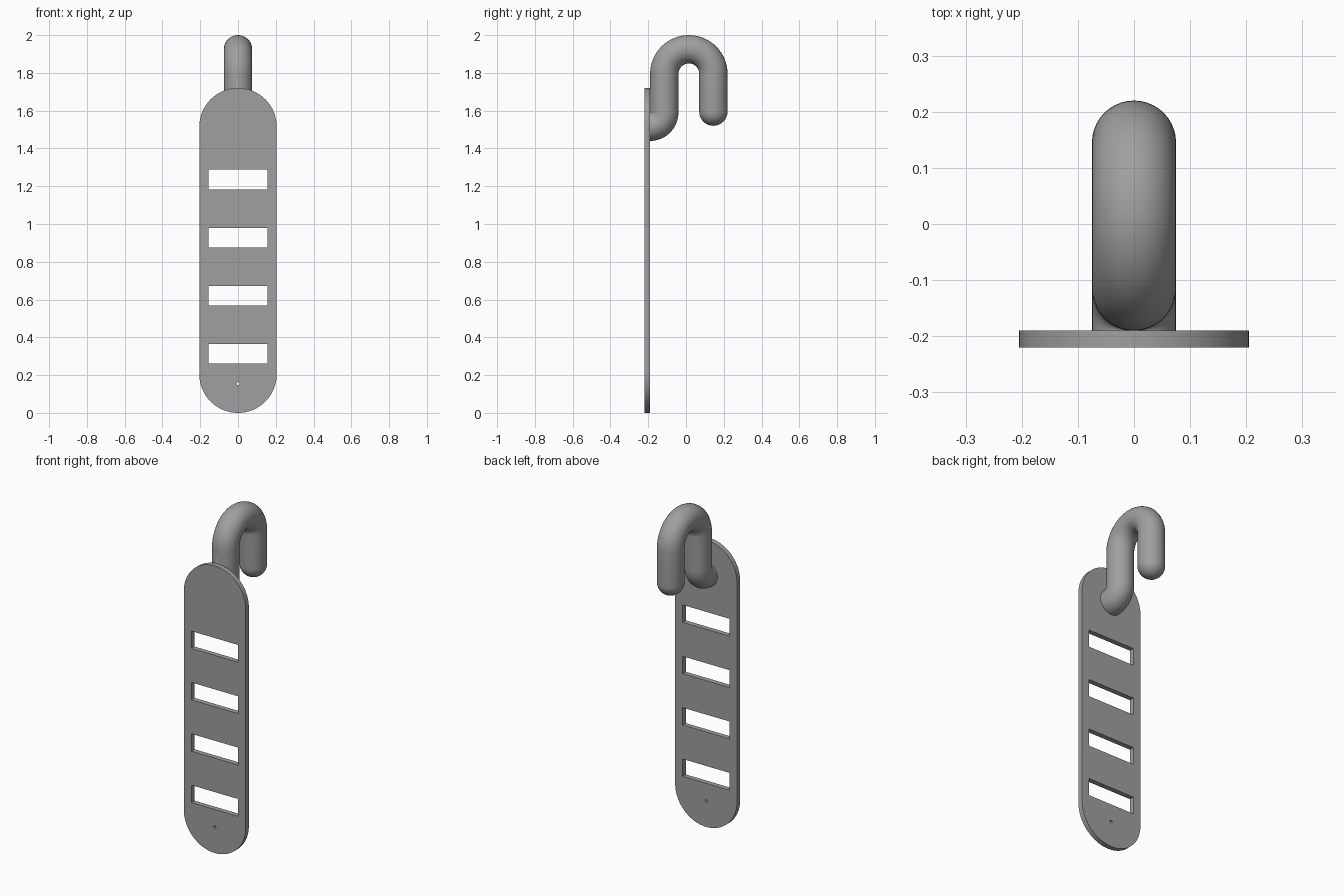
import bpy, bmesh, math
from mathutils import Vector

if "Cube" in bpy.data.objects:
    bpy.data.objects.remove(bpy.data.objects["Cube"])

grey = bpy.data.materials.new("mid grey")
grey.diffuse_color = (0.35, 0.35, 0.35, 1)
grey.use_nodes = True
grey.node_tree.nodes["Principled BSDF"].inputs["Base Color"].default_value = grey.diffuse_color


def arc(cx, cy, r, a0, a1, n):
    """Points on an arc, angles in degrees."""
    return [(cx + r * math.cos(math.radians(a0 + (a1 - a0) * i / n)),
             cy + r * math.sin(math.radians(a0 + (a1 - a0) * i / n)))
            for i in range(n + 1)]


# Plate: rounded outline with four slots and a pin hole
HALF_W, HEIGHT = 0.205, 1.72
outlines = [arc(0, HEIGHT - HALF_W, HALF_W, 0, 180, 32) + arc(0, HALF_W, HALF_W, 180, 360, 32)]
for i in range(4):
    z = 0.313 + 0.3075 * i
    outlines.append([(-0.155, z - 0.052), (0.155, z - 0.052), (0.155, z + 0.052), (-0.155, z + 0.052)])
outlines.append(arc(0, 0.155, 0.008, 0, 360, 16)[:-1])

curve = bpy.data.curves.new("plate", 'CURVE')
curve.dimensions = '2D'
curve.fill_mode = 'BOTH'
curve.extrude = 0.015
for pts in outlines:
    s = curve.splines.new('POLY')
    s.points.add(len(pts) - 1)
    for p, (x, z) in zip(s.points, pts):
        p.co = (x, z, 0, 1)
    s.use_cyclic_u = True
plate = bpy.data.objects.new("plate", curve)
bpy.context.collection.objects.link(plate)
plate.location.y = -0.205
plate.rotation_euler.x = math.pi / 2
bpy.context.view_layer.objects.active = plate
plate.select_set(True)
bpy.ops.object.convert(target='MESH')
plate = bpy.context.object
bm = bmesh.new()
bm.from_mesh(plate.data)
bmesh.ops.remove_doubles(bm, verts=bm.verts, dist=1e-5)
bmesh.ops.recalc_face_normals(bm, faces=bm.faces)
bm.to_mesh(plate.data)
bm.free()

# Hook: round bar swept through a foot bend, stem, arch and rounded tip
R, SIDES = 0.075, 40
FOOT_Z, ARCH_Y, ARCH_Z, ARCH_R = 1.59, 0.015, 1.795, 0.13
rings = []  # (y, z, tangent angle, radius)
rings.append((-0.20, FOOT_Z - R, 0, R))
for i, (y, z) in enumerate(arc(-0.19, FOOT_Z, R, -90, 0, 16)):
    rings.append((y, z, 90 * i / 16, R))
for i, (y, z) in enumerate(arc(ARCH_Y, ARCH_Z, ARCH_R, 180, 0, 32)):
    rings.append((y, z, 90 - 180 * i / 32, R))
for i in range(12):
    a = math.radians(90 * i / 12)
    rings.append((ARCH_Y + ARCH_R, 1.595 - R * math.sin(a), -90, R * math.cos(a)))

bm = bmesh.new()
loops = []
for y, z, t, r in rings:
    t = math.radians(t)
    side = Vector((0, -math.sin(t), math.cos(t)))
    loops.append([bm.verts.new(Vector((0, y, z))
                  + Vector((1, 0, 0)) * r * math.cos(2 * math.pi * k / SIDES)
                  + side * r * math.sin(2 * math.pi * k / SIDES)) for k in range(SIDES)])
for a, b in zip(loops, loops[1:]):
    for k in range(SIDES):
        j = (k + 1) % SIDES
        bm.faces.new((a[k], a[j], b[j], b[k]))
bm.faces.new(loops[0])
tip = bm.verts.new((0, ARCH_Y + ARCH_R, 1.595 - R))
for k in range(SIDES):
    bm.faces.new((loops[-1][k], loops[-1][(k + 1) % SIDES], tip))
bmesh.ops.remove_doubles(bm, verts=bm.verts, dist=1e-5)
bmesh.ops.recalc_face_normals(bm, faces=bm.faces)
mesh = bpy.data.meshes.new("hook")
bm.to_mesh(mesh)
bm.free()
hook = bpy.data.objects.new("hook", mesh)
bpy.context.collection.objects.link(hook)

# Finish: shared colour, smooth round surfaces
for ob in (plate, hook):
    ob.data.materials.clear()
    ob.data.materials.append(grey)
    bpy.ops.object.select_all(action='DESELECT')
    ob.select_set(True)
    bpy.context.view_layer.objects.active = ob
    bpy.ops.object.shade_smooth_by_angle(angle=math.radians(35))
